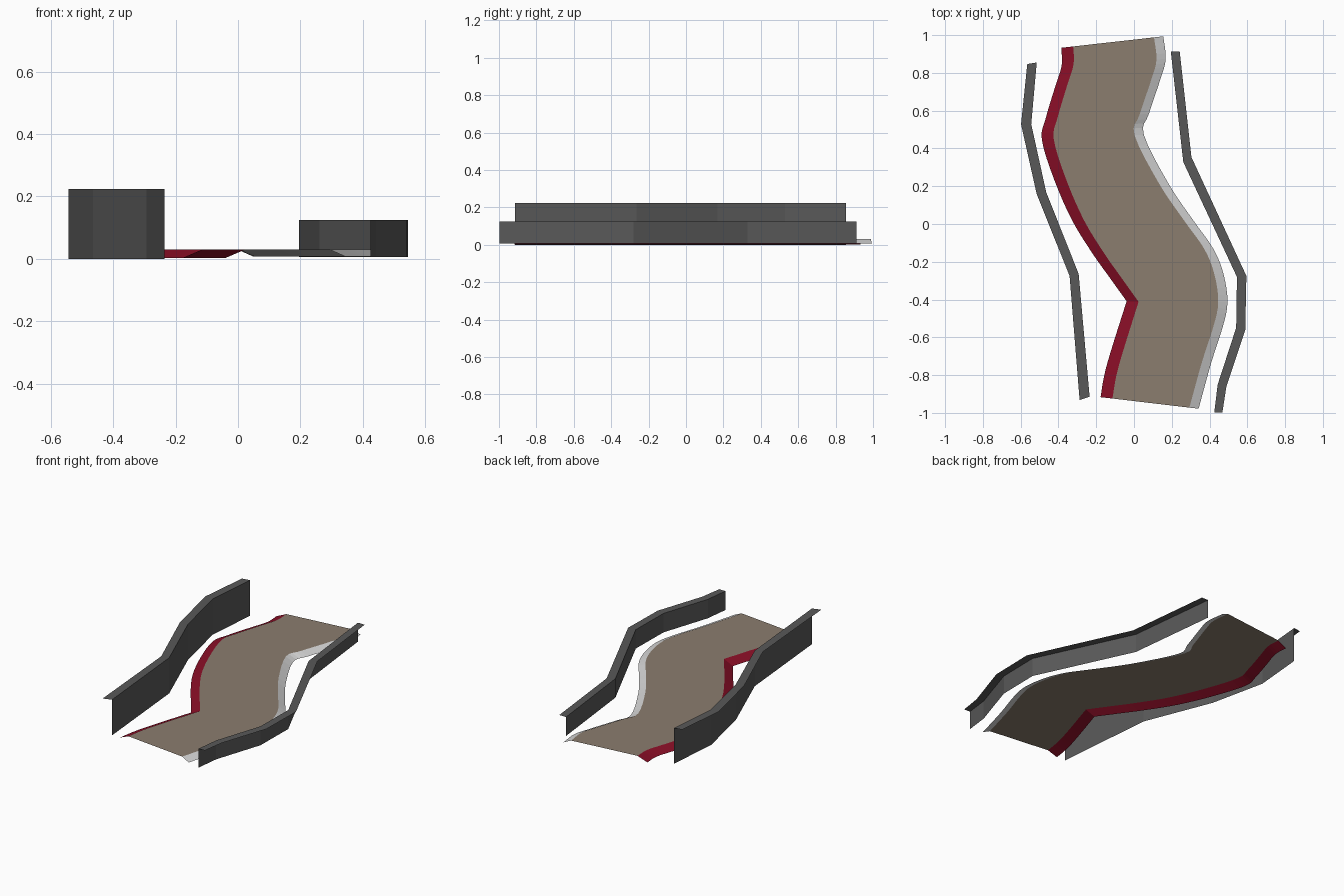
import bpy
from mathutils import Vector

if "Cube" in bpy.data.objects:
    bpy.data.objects.remove(bpy.data.objects["Cube"])


def lin(c):
    c /= 255
    return c / 12.92 if c <= 0.04045 else ((c + 0.055) / 1.055) ** 2.4


def material(name, r, g, b):
    m = bpy.data.materials.new(name)
    m.diffuse_color = (lin(r), lin(g), lin(b), 1)
    m.use_nodes = True
    m.node_tree.nodes["Principled BSDF"].inputs["Base Color"].default_value = m.diffuse_color
    return m


BROWN = material("dusty brown", 139, 125, 110)
RED = material("dark red", 136, 14, 38)
GREY = material("light grey", 212, 212, 212)
DARK = material("wall grey", 89, 89, 89)


def loft(name, rows, mat):
    """Open sheet made by joining equal-length rows of points."""
    n = len(rows[0])
    verts = [p for row in rows for p in row]
    faces = [(r * n + i, r * n + i + 1, (r + 1) * n + i + 1, (r + 1) * n + i)
             for r in range(len(rows) - 1) for i in range(n - 1)]
    me = bpy.data.meshes.new(name)
    me.from_pydata(verts, [], faces)
    me.materials.append(mat)
    me.update()
    ob = bpy.data.objects.new(name, me)
    bpy.context.collection.objects.link(ob)
    return ob


def spline(pts, steps=4):
    """Catmull-Rom curve through the points."""
    p = [Vector(q) for q in pts]
    p = [2 * p[0] - p[1]] + p + [2 * p[-1] - p[-2]]
    out = []
    for a, b, c, d in zip(p, p[1:], p[2:], p[3:]):
        for k in range(steps):
            t = k / steps
            out.append(0.5 * (2 * b + (c - a) * t + (2 * a - 5 * b + 4 * c - d) * t * t
                              + (3 * b - a - 3 * c + d) * t ** 3))
    return out + [p[-2]]


def at(pts, z):
    return [(x, y, z) for x, y in pts]


def shift(pts, dx):
    # sideways offset following the slight slant of the road ends
    return [(x + dx, y + 0.12 * y * dx) for x, y in pts]


# Road edges, front to back; the left edge has one sharp corner
left_front = [(-.114, -.924), (-.095, -.81), (-.06, -.68), (.024, -.412)]
left_back = [(.024, -.412), (-.07, -.28), (-.156, -.158), (-.265, .02), (-.36, .238),
             (-.425, .45), (-.404, .565), (-.357, .724), (-.32, .845), (-.322, .94)]
right_pts = [(.293, -.972), (.36, -.73), (.42, -.544), (.446, -.412), (.425, -.264),
             (.372, -.132), (.267, .016), (.135, .21), (.003, .47), (.03, .58),
             (.092, .766), (.119, .87), (.106, .988)]
left = spline(left_front)[:-1] + spline(left_back)
right = spline(right_pts)

# Road surface and the sloping kerbs on each side
ROAD_Z = 0.03
loft("road_surface", [at(right, ROAD_Z), at(left, ROAD_Z)], BROWN)
loft("left_kerb", [at(left, ROAD_Z), at(shift(left, -.063), .003)], RED)
loft("right_kerb", [at(shift(right, .049), .008), at(right, ROAD_Z)], GREY)

# Barrier walls: upright sheet on the inner line, flat ledge to the outer line
left_in = [(-.235, -.914), (-.293, -.264), (-.465, .169), (-.544, .528), (-.515, .855)]
left_out = [(-.288, -.932), (-.341, -.275), (-.515, .158), (-.598, .528), (-.565, .847)]
right_in = [(.425, -.998), (.443, -.85), (.541, -.549), (.545, -.28), (.261, .328), (.195, .912)]
right_out = [(.468, -.998), (.489, -.861), (.589, -.56), (.595, -.275), (.304, .354), (.242, .912)]
loft("left_wall", [at(left_in, 0), at(left_in, .224), at(left_out, .224)], DARK)
loft("right_wall", [at(right_out, .125), at(right_in, .125), at(right_in, .006)], DARK)
